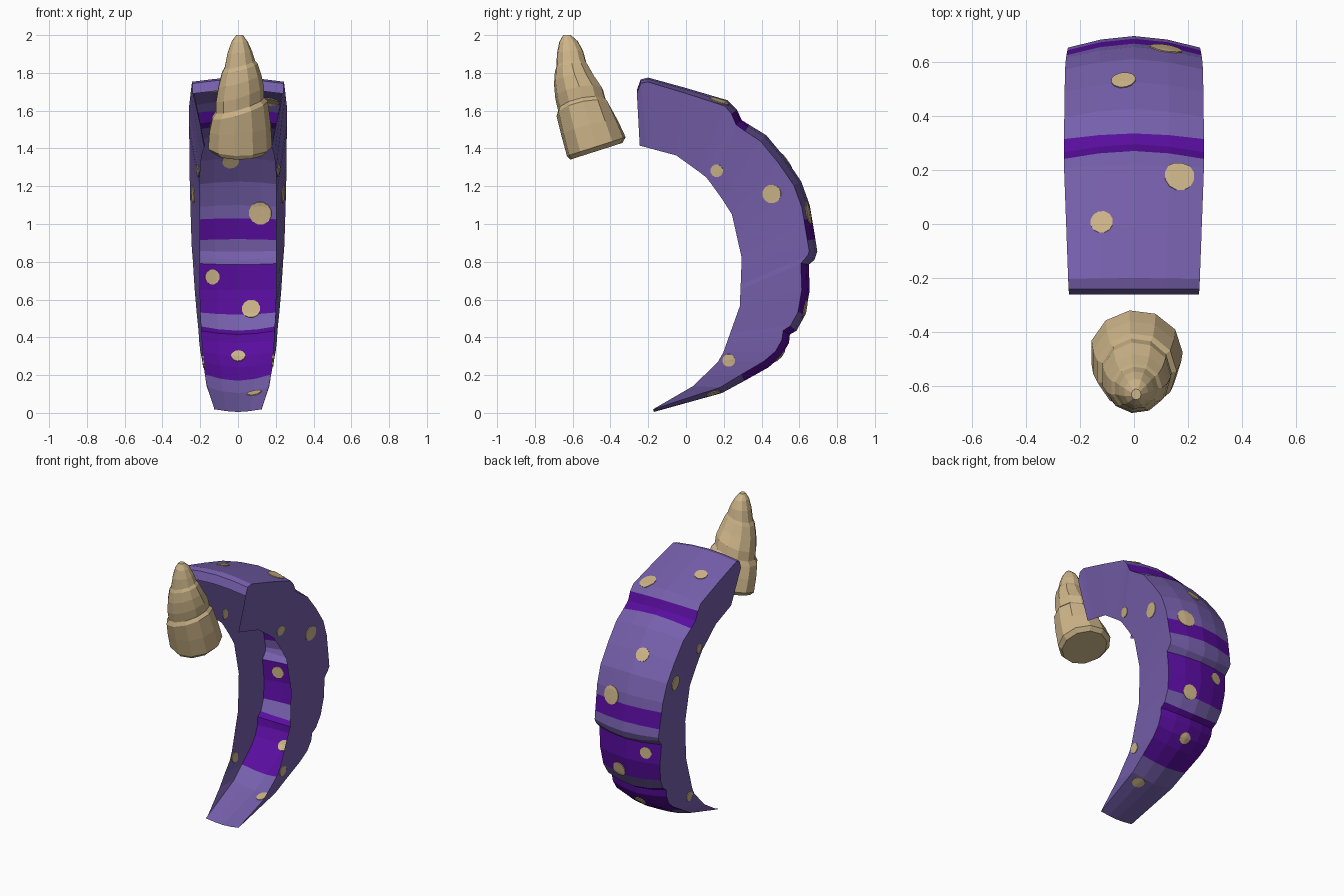
import bpy, bmesh, math
from mathutils import Vector
from mathutils.bvhtree import BVHTree

cube = bpy.data.objects.get("Cube")
if cube:
    bpy.data.objects.remove(cube)


def material(name, rgb):
    m = bpy.data.materials.new(name)
    m.use_nodes = True
    m.diffuse_color = (*rgb, 1)
    m.node_tree.nodes["Principled BSDF"].inputs["Base Color"].default_value = (*rgb, 1)
    return m


LILAC = material("lilac", (0.18, 0.115, 0.41))
VIOLET = material("deep violet", (0.098, 0.004, 0.34))
TAN = material("tan", (0.61, 0.46, 0.25))


def make_object(name, bm, mats):
    mesh = bpy.data.meshes.new(name)
    bm.to_mesh(mesh)
    bm.free()
    for m in mats:
        mesh.materials.append(m)
    ob = bpy.data.objects.new(name, mesh)
    bpy.context.collection.objects.link(ob)
    return ob


def fractions(points):
    """Arc-length fraction of every point on a polyline."""
    run = [0.0]
    for a, b in zip(points, points[1:]):
        run.append(run[-1] + (b - a).length)
    return [r / run[-1] for r in run]


def sample(keys, values, t):
    """Piecewise linear lookup, for numbers or vectors."""
    for k0, k1, v0, v1 in zip(keys, keys[1:], values, values[1:]):
        if t <= k1:
            return v0 + (v1 - v0) * ((t - k0) / (k1 - k0))
    return values[-1]


# Curved shell: an open sheet with an arched back and two side walls
outer = [Vector(p) for p in [
    (-.26, 1.71), (-.24, 1.765), (-.2, 1.775), (.0, 1.72), (.22, 1.655), (.27, 1.605),
    (.295, 1.55), (.335, 1.525), (.425, 1.47), (.525, 1.35), (.61, 1.225), (.655, 1.1),
    (.667, 1.03), (.685, .92), (.695, .855), (.68, .81), (.65, .785), (.655, .65),
    (.632, .52), (.585, .435), (.55, .415), (.545, .37), (.505, .3), (.435, .24),
    (.31, .17), (.19, .105), (-.17, .005)]]
inner = [Vector(p) for p in [
    (-.245, 1.415), (-.04, 1.36), (.11, 1.245), (.24, 1.065), (.295, .82),
    (.285, .565), (.185, .285), (.015, .12), (-.17, .015)]]
back_width = ((0, .2, .4, .52, .6, .68, .73, .8, .87, 1),
              (.24, .26, .255, .245, .23, .212, .203, .18, .16, .125))
front_width = ((0, .15, .6, .8, .9, 1), (.175, .2, .2, .18, .16, .122))
back_drop = ((0, .15, .3, .8, 1), (.02, .03, .045, .04, .015))
stripes = [(.17, .435), (.515, .79), (.92, 1.03), (1.52, 1.61)]

bm = bmesh.new()
rows = []
t_out, t_in = fractions(outer), fractions(inner)
for i, (p, t) in enumerate(zip(outer, t_out)):
    along = (outer[min(i + 1, len(outer) - 1)] - outer[max(i - 1, 0)]).normalized()
    inward = Vector((along.y, -along.x))
    if i < 2:
        inward = Vector((0, -1))
    w, drop = sample(*back_width, t), sample(*back_drop, t)
    corner, shoulder = p + inward * drop, p + inward * drop * 0.3
    rim, rim_w = sample(t_in, inner, t), sample(*front_width, t)
    section = [(rim_w, rim), (w, corner), (w * .5, shoulder), (0, p)]
    section = [(-x, q) for x, q in section] + section[-2::-1]
    rows.append([bm.verts.new((x, q.x, q.y)) for x, q in section])
for i, (a, b) in enumerate(zip(rows, rows[1:])):
    mid = (outer[i].y + outer[i + 1].y) / 2
    striped = any(lo < mid < hi for lo, hi in stripes)
    for j in range(len(a) - 1):
        f = bm.faces.new((a[j], a[j + 1], b[j + 1], b[j]))
        f.material_index = int(striped and 0 < j < len(a) - 2)
bm.normal_update()
surface = BVHTree.FromBMesh(bm)
make_object("curved_shell", bm, [LILAC, VIOLET])


# Round spots: thin plates wrapped onto the shell, showing on both faces
def spot(name, at, radius):
    at, normal, _, _ = surface.find_nearest(Vector(at))
    side = normal.orthogonal().normalized()
    up = normal.cross(side)
    bm = bmesh.new()
    segs = 12
    previous, centre = None, bm.verts.new(at)
    for k in (1, 2, 3):
        ring = []
        for s in range(segs):
            a = math.tau * s / segs
            q = at + (side * math.cos(a) + up * math.sin(a)) * radius * k / 3
            ring.append(bm.verts.new(surface.find_nearest(q)[0]))
        for s in range(segs):
            n = (s + 1) % segs
            if previous:
                bm.faces.new((previous[s], ring[s], ring[n], previous[n]))
            else:
                bm.faces.new((centre, ring[s], ring[n]))
        previous = ring
    ob = make_object(name, bm, [TAN])
    solid = ob.modifiers.new("thickness", "SOLIDIFY")
    solid.thickness, solid.offset = 0.009, 0


back_spots = [((-.12, .01, 1.72), .042), ((.17, .18, 1.66), .056), ((-.04, .54, 1.34), .046),
              ((.12, .66, 1.06), .062), ((-.14, .65, .72), .04), ((.07, .63, .55), .05),
              ((0, .5, .3), .04), ((.09, .15, .09), .04)]
for n, (at, r) in enumerate(back_spots):
    spot(f"back_spot_{n + 1}", at, r)
for n, (y, z, r) in enumerate([(.16, 1.28, .034), (.455, 1.16, .05), (.225, .27, .034)]):
    for label, sign in (("left", 1), ("right", -1)):
        spot(f"{label}_side_spot_{n + 1}", (sign * .23, y, z), r)

# Horn: three tapering tiers with slanted steps
# each ring: centre y, centre z, half width x, half depth y, slope in x, slope in y
rings = [(-.475, 1.385, .145, .14, 0, .32), (-.475, 1.41, .172, .157, 0, .32),
         (-.51, 1.51, .166, .152, .1, .25), (-.545, 1.605, .15, .142, .3, .2),
         (-.55, 1.63, .13, .128, .3, .2), (-.565, 1.69, .129, .128, .3, .18),
         (-.59, 1.76, .115, .11, .28, .15), (-.605, 1.825, .096, .09, .25, .15),
         (-.607, 1.845, .082, .08, .25, .15), (-.614, 1.91, .066, .07, .1, .1),
         (-.622, 1.965, .044, .05, 0, .05), (-.63, 2.0, .018, .02, 0, 0)]
bm = bmesh.new()
sides = 11
loops = []
for cy, cz, rx, ry, sx, sy in rings:
    loop = []
    for s in range(sides):
        a = math.tau * s / sides
        x, y = rx * math.cos(a), ry * math.sin(a)
        loop.append(bm.verts.new((x + .008, cy + y, cz + sx * x + sy * y)))
    loops.append(loop)
for a, b in zip(loops, loops[1:]):
    for s in range(sides):
        n = (s + 1) % sides
        bm.faces.new((a[s], a[n], b[n], b[s]))
bm.faces.new(loops[0][::-1])
bm.faces.new(loops[-1])
bmesh.ops.recalc_face_normals(bm, faces=bm.faces)
make_object("tiered_horn", bm, [TAN])
